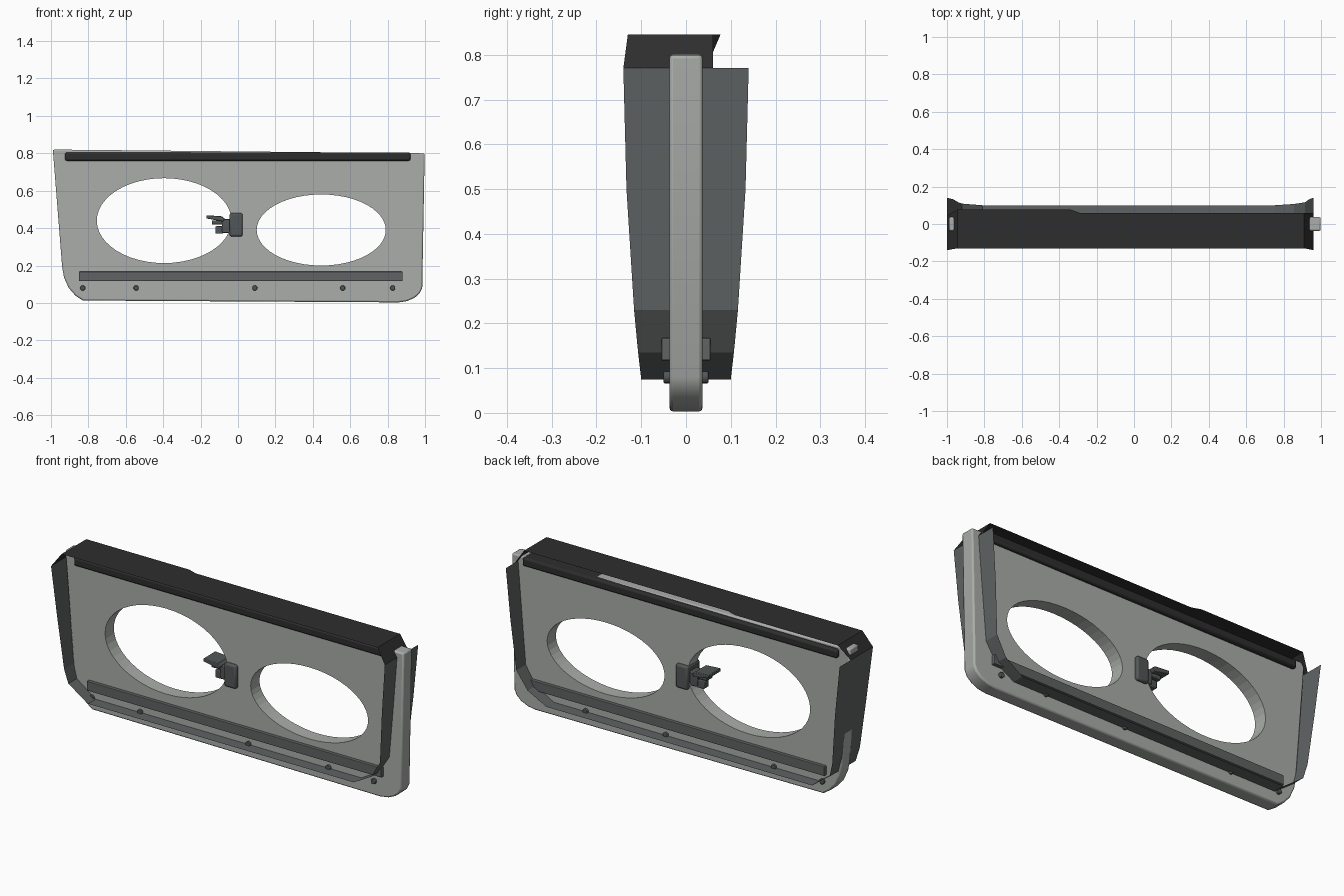
import bpy, bmesh, math
from mathutils import Matrix

if "Cube" in bpy.data.objects:
    bpy.data.objects.remove(bpy.data.objects["Cube"], do_unlink=True)


def material(name, color):
    m = bpy.data.materials.new(name)
    m.use_nodes = True
    m.diffuse_color = (*color, 1)
    m.node_tree.nodes["Principled BSDF"].inputs["Base Color"].default_value = (*color, 1)
    return m


light_grey = material("light grey", (0.40, 0.42, 0.40))
mid_grey = material("mid grey", (0.115, 0.125, 0.125))
dark_grey = material("dark grey", (0.085, 0.093, 0.093))
black = material("soft black", (0.027, 0.027, 0.027))


def finish(name, bm, mat, bevel=0, segments=2):
    bmesh.ops.recalc_face_normals(bm, faces=bm.faces)
    me = bpy.data.meshes.new(name)
    bm.to_mesh(me)
    bm.free()
    ob = bpy.data.objects.new(name, me)
    bpy.context.collection.objects.link(ob)
    if mat:
        me.materials.append(mat)
    if bevel:
        b = ob.modifiers.new("Bevel", "BEVEL")
        b.width, b.segments = bevel, segments
        b.limit_method, b.angle_limit = "ANGLE", math.radians(50)
    return ob


def prism(name, outline, y0, y1, mat, bevel=0):
    """Extrude an (x, z) outline along y."""
    bm = bmesh.new()
    face = bm.faces.new([bm.verts.new((x, y0, z)) for x, z in outline])
    ext = bmesh.ops.extrude_face_region(bm, geom=[face])["geom"]
    for v in ext:
        if isinstance(v, bmesh.types.BMVert):
            v.co.y = y1
    return finish(name, bm, mat, bevel)


def box(name, x0, x1, y0, y1, z0, z1, mat, bevel=0):
    return prism(name, [(x0, z0), (x1, z0), (x1, z1), (x0, z1)], y0, y1, mat, bevel)


def sheet(name, sections, mat):
    """Thin strip through (x, z, front y, back y) sections."""
    bm = bmesh.new()
    rows = [[bm.verts.new((x, y, z)) for y in (f, b)] for x, z, f, b in sections]
    for p, q in zip(rows, rows[1:]):
        bm.faces.new((p[0], p[1], q[1], q[0]))
    return finish(name, bm, mat)


# Main panel with rounded lower corners and two oval openings
outline = [(-0.99, 0.82), (-0.94, 0.19), (-0.93, 0.135), (-0.905, 0.08),
           (-0.87, 0.04), (-0.83, 0.013), (0.86, 0.003), (0.905, 0.01),
           (0.945, 0.028), (0.972, 0.052), (0.985, 0.08), (0.998, 0.80)]
panel = prism("main_panel", outline, -0.037, 0.037, light_grey, 0.008)
for side, cx, cz, rx, rz in (("right", -0.395, 0.44, 0.36, 0.227),
                             ("left", 0.445, 0.39, 0.345, 0.19)):
    n = 48
    oval = [(cx + rx * math.cos(2 * math.pi * i / n), cz + rz * math.sin(2 * math.pi * i / n))
            for i in range(n)]
    cutter = prism(side + "_opening_cutter", oval, -0.2, 0.2, None)
    cutter.hide_render = True
    cutter.hide_set(True)
    cut = panel.modifiers.new("Opening", "BOOLEAN")
    cut.operation, cut.solver, cut.object = "DIFFERENCE", "EXACT", cutter

# Thin rim strip down both sides and along the bottom
rim = [(-1.0, 0.77, 0.14), (-0.968, 0.5, 0.133), (-0.94, 0.23, 0.116),
       (-0.92, 0.155, 0.109), (-0.81, 0.075, 0.1), (0.75, 0.075, 0.1),
       (0.855, 0.135, 0.107), (0.915, 0.23, 0.116), (0.938, 0.5, 0.133),
       (0.96, 0.77, 0.14)]
sheet("rim_strip", [(x, z, -w, w) for x, z, w in rim], mid_grey)

# Top cover with sloped ends and a stepped rear edge
sheet("top_cover", [(0.96, 0.77, -0.14, 0.06), (0.91, 0.845, -0.13, 0.06),
                    (-0.29, 0.845, -0.13, 0.06), (-0.34, 0.845, -0.13, 0.077),
                    (-0.945, 0.845, -0.13, 0.077), (-1.0, 0.77, -0.14, 0.045)], black)

# Rails running through the panel
box("upper_rail", -0.925, 0.922, -0.058, 0.058, 0.76, 0.805, black, 0.01)
box("lower_rail", -0.85, 0.88, -0.055, 0.055, 0.117, 0.167, mid_grey, 0.003)

# Row of round pins along the bottom
for i, x in enumerate((-0.83, -0.545, 0.09, 0.56, 0.827)):
    bm = bmesh.new()
    bmesh.ops.create_cone(bm, cap_ends=True, segments=12, radius1=0.014, radius2=0.014,
                          depth=0.1, matrix=Matrix.Translation((x, 0, 0.08))
                          @ Matrix.Rotation(math.pi / 2, 4, "X"))
    finish(f"pin_{i + 1}", bm, dark_grey, 0.003)

# Latch: mounting block plus a lever reaching into the opening
box("latch_block", -0.045, 0.025, -0.055, 0.055, 0.355, 0.48, dark_grey, 0.01)
box("latch_body", -0.085, -0.04, -0.03, 0.03, 0.375, 0.45, dark_grey, 0.005)
box("latch_lower_tab", -0.12, -0.08, -0.022, 0.022, 0.37, 0.41, dark_grey, 0.004)
box("latch_upper_tab", -0.14, -0.08, -0.025, 0.025, 0.42, 0.442, dark_grey, 0.003)
prism("latch_lever", [(-0.17, 0.452), (-0.08, 0.435), (-0.07, 0.45), (-0.085, 0.463),
                      (-0.168, 0.469)], -0.05, 0.05, dark_grey, 0.003)

# Smooth shading with sharp edges kept
bpy.ops.object.select_all(action="DESELECT")
for ob in bpy.context.collection.objects:
    if ob.type == "MESH" and ob.name.startswith(("main", "upper", "pin", "latch")):
        ob.select_set(True)
        bpy.context.view_layer.objects.active = ob
bpy.ops.object.shade_smooth_by_angle(angle=math.radians(30))
